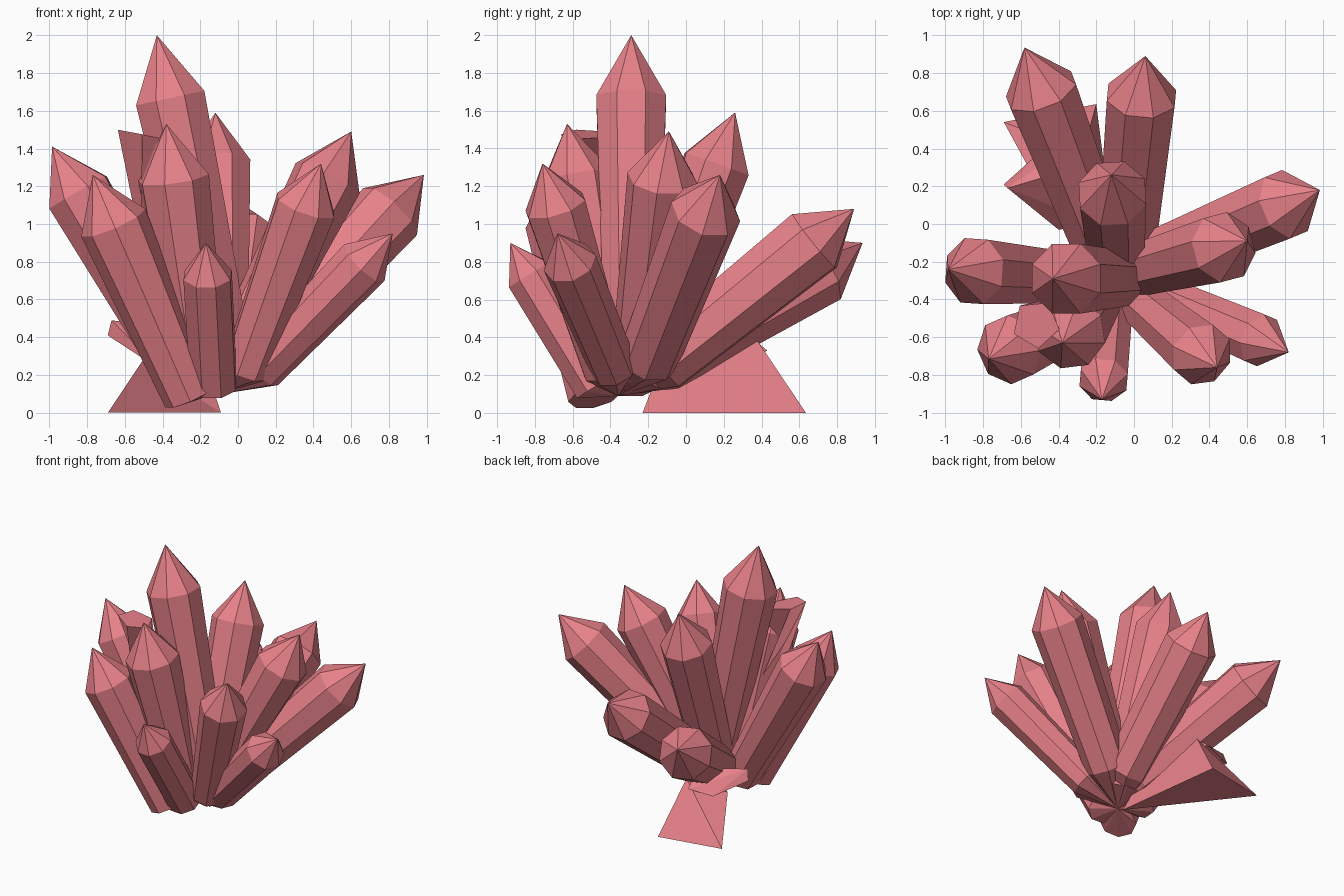
import bpy, bmesh, math
from mathutils import Vector

if "Cube" in bpy.data.objects:
    bpy.data.objects.remove(bpy.data.objects["Cube"])

mat = bpy.data.materials.new("rose_crystal")
mat.diffuse_color = (0.80, 0.22, 0.25, 1)
mat.use_nodes = True
mat.node_tree.nodes["Principled BSDF"].inputs["Base Color"].default_value = mat.diffuse_color
ROOT = Vector((-0.15, -0.36, 0.09))   # point where the crystals meet


def finish(bm, name):
    bmesh.ops.recalc_face_normals(bm, faces=bm.faces)
    me = bpy.data.meshes.new(name)
    bm.to_mesh(me)
    bm.free()
    me.materials.append(mat)
    ob = bpy.data.objects.new(name, me)
    bpy.context.collection.objects.link(ob)
    return ob


def ring(bm, centre, axis, r, n):
    q = axis.to_track_quat('Z', 'Y')
    return [bm.verts.new(centre + q @ Vector((r * math.cos(a), r * math.sin(a), 0)))
            for a in (2 * math.pi * (i + 0.5) / n for i in range(n))]


def bridge(bm, a, b):
    n = len(a)
    for i in range(n):
        j = (i + 1) % n
        bm.faces.new((a[i], a[j], b[j], b[i]))


def fan(bm, loop, point):
    p = bm.verts.new(point)
    for i in range(len(loop)):
        bm.faces.new((loop[i], loop[(i + 1) % len(loop)], p))


def crystal(name, tip, base, r, cap, r_base, n=8):
    """Eight-sided shaft, pointed cap, lower end closing on the shared root."""
    tip, base = Vector(tip), Vector(base)
    axis = (tip - base).normalized()
    bm = bmesh.new()
    low = ring(bm, base, axis, r_base, n)
    top = ring(bm, tip - axis * cap, axis, r, n)
    bridge(bm, low, top)
    fan(bm, top, tip)
    fan(bm, low, ROOT)
    finish(bm, name)


def chunk(name, pts):
    """Convex broken piece."""
    bm = bmesh.new()
    for p in pts:
        bm.verts.new(p)
    bmesh.ops.convex_hull(bm, input=bm.verts)
    loose = [v for v in bm.verts if not v.link_faces]
    bmesh.ops.delete(bm, geom=loose, context='VERTS')
    finish(bm, name)


# pointed crystals: tip, shaft base, shoulder radius, cap length, base radius
CRYSTALS = {
    "tall_crystal":        ((-0.43, -0.29, 2.00), (-0.05, -0.29, 0.22), 0.20, 0.34, 0.15),
    "left_crystal":        ((-0.985, -0.24, 1.41), (-0.27, -0.29, 0.15), 0.185, 0.28, 0.135),
    "front_left_crystal":  ((-0.77, -0.715, 1.26), (-0.26, -0.49, 0.08), 0.185, 0.28, 0.135),
    "front_mid_crystal":   ((-0.38, -0.63, 1.53), (-0.19, -0.38, 0.13), 0.195, 0.29, 0.14),
    "back_mid_crystal":    ((-0.12, 0.26, 1.59), (-0.09, -0.25, 0.17), 0.19, 0.29, 0.15),
    "front_short_crystal": ((-0.17, -0.93, 0.90), (-0.13, -0.47, 0.14), 0.135, 0.20, 0.13),
    "front_right_crystal": ((0.44, -0.76, 1.32), (0.04, -0.42, 0.22), 0.17, 0.245, 0.13),
    "right_tall_crystal":  ((0.60, -0.09, 1.49), (-0.04, -0.26, 0.22), 0.19, 0.28, 0.14),
    "right_crystal":       ((0.985, 0.18, 1.26), (0.08, -0.20, 0.28), 0.19, 0.275, 0.16),
    "right_low_crystal":   ((0.82, -0.68, 0.95), (0.12, -0.38, 0.23), 0.145, 0.225, 0.125),
    "back_left_crystal":   ((-0.58, 0.935, 0.90), (-0.17, -0.13, 0.26), 0.20, 0.28, 0.16),
    "back_right_crystal":  ((0.06, 0.89, 1.08), (-0.04, -0.13, 0.26), 0.195, 0.27, 0.165),
}
for name, args in CRYSTALS.items():
    crystal(name, *args)

# snapped crystal with a tilted flat end, behind the front left pair
bm = bmesh.new()
low = ring(bm, Vector((-0.36, -0.45, 0.45)), Vector((-0.2, -0.08, 1)), 0.17, 5)
top = ring(bm, Vector((-0.52, -0.53, 1.475)), Vector((0.2, 0.02, 1)), 0.13, 5)
bridge(bm, low, top)
bm.faces.new(top)
bm.faces.new(low)
finish(bm, "snapped_crystal")

# sloped foot resting on the ground at the back
chunk("foot_shard", [(-0.69, 0.54, 0), (-0.20, 0.635, 0), (-0.09, -0.23, 0),
                     (-0.51, 0.21, 0.27), (-0.27, 0.38, 0.38), (-0.15, -0.16, 0.18)])

# small broken sliver wedged under the back left crystal
chunk("side_shard", [(-0.69, 0.21, 0.41), (-0.67, 0.19, 0.49), (-0.50, 0.38, 0.30),
                     (-0.32, 0.43, 0.33), (-0.30, 0.30, 0.44), (-0.40, -0.03, 0.22),
                     (-0.20, 0.0, 0.20)])
